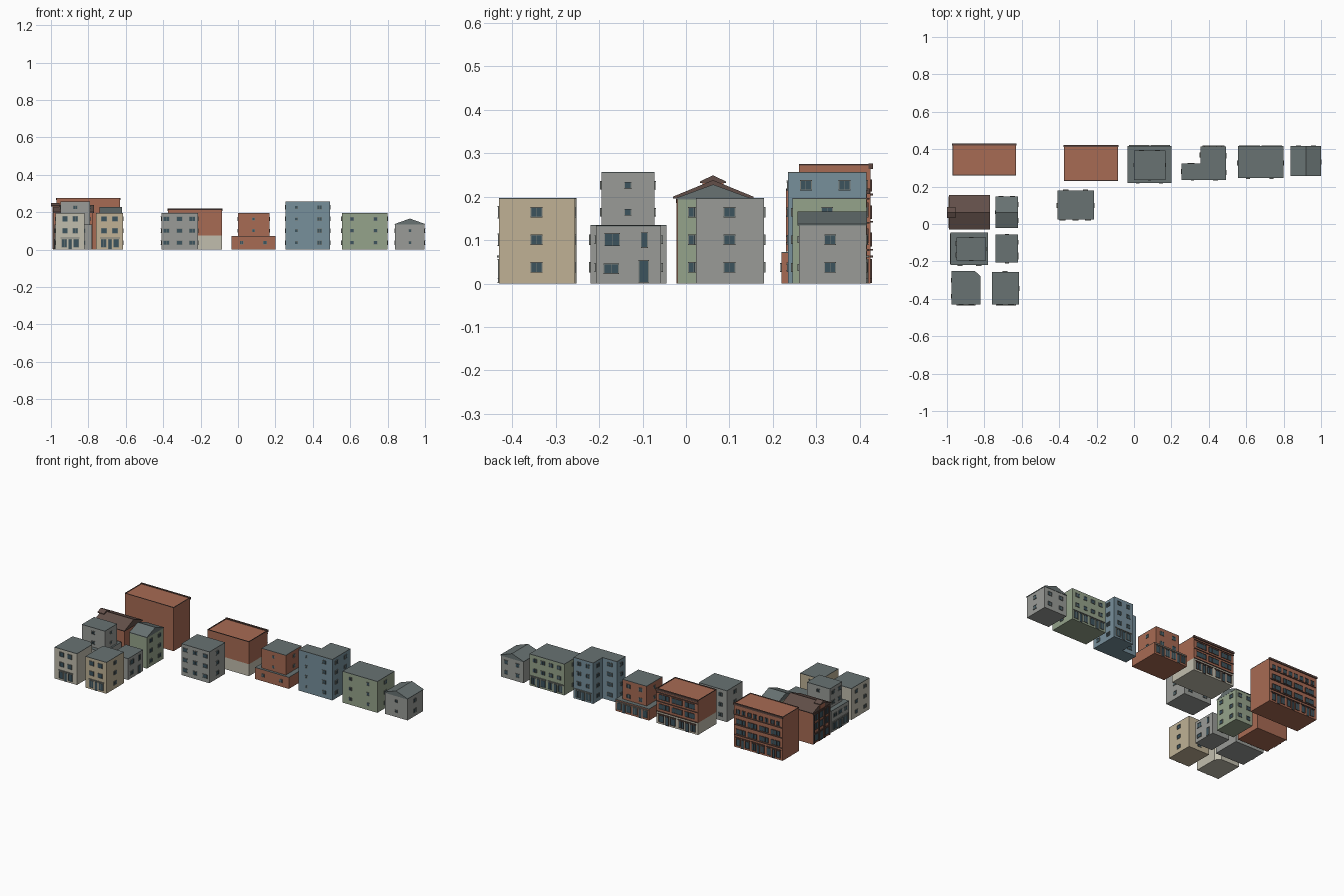
import bpy, bmesh
from mathutils import Vector

if "Cube" in bpy.data.objects:
    bpy.data.objects.remove(bpy.data.objects["Cube"])


def mat(name, r, g, b):
    m = bpy.data.materials.new(name)
    m.diffuse_color = [(c / 255) ** 2.2 for c in (r, g, b)] + [1]
    m.use_nodes = True
    m.node_tree.nodes["Principled BSDF"].inputs["Base Color"].default_value = m.diffuse_color
    return m


BRICK = mat("brick", 166, 106, 84)
DARK = mat("dark_trim", 92, 72, 66)
BROWN = mat("brown_roof", 98, 80, 74)
GREY = mat("grey_wall", 152, 154, 150)
ROOF = mat("slate_roof", 104, 114, 114)
BEIGE = mat("beige_wall", 192, 188, 172)
TAN = mat("tan_wall", 190, 176, 148)
GREEN = mat("green_wall", 148, 162, 138)
BLUE = mat("blue_wall", 118, 142, 154)
GLASS = mat("glass", 62, 84, 94)
FRAME = mat("frame", 120, 124, 120)
ROWS = [.037, .101, .164, .226]


def finish(name, bm, mats):
    bmesh.ops.recalc_face_normals(bm, faces=bm.faces)
    me = bpy.data.meshes.new(name)
    bm.to_mesh(me)
    bm.free()
    for m in mats:
        me.materials.append(m)
    bpy.context.collection.objects.link(bpy.data.objects.new(name, me))


def extrude(name, pts, vec, m):
    bm = bmesh.new()
    f = bm.faces.new([bm.verts.new(p) for p in pts])
    r = bmesh.ops.extrude_face_region(bm, geom=[f], use_keep_orig=True)
    bmesh.ops.translate(bm, vec=vec, verts=[v for v in r['geom'] if isinstance(v, bmesh.types.BMVert)])
    finish(name, bm, [m])


def prism(name, pts, z0, z1, m):
    extrude(name, [(x, y, z0) for x, y in pts], (0, 0, z1 - z0), m)


def rect(x0, x1, y0, y1):
    return [(x0, y0), (x1, y0), (x1, y1), (x0, y1)]


def block(name, pts, z1, m, z0=0, roof=ROOF):
    prism(name + "_walls", pts, z0, z1 - .003, m)
    prism(name + "_roof", pts, z1 - .003, z1, roof)


def gable(name, x0, x1, y0, y1, z0, z1, axis, m, lip=.004):
    if axis == 'x':
        c = (y0 + y1) / 2
        pts = [(x0, y0, z0 - lip), (x0, y1, z0 - lip), (x0, y1, z0), (x0, c, z1), (x0, y0, z0)]
        extrude(name, pts, (x1 - x0, 0, 0), m)
    else:
        c = (x0 + x1) / 2
        pts = [(x0, y0, z0 - lip), (x1, y0, z0 - lip), (x1, y0, z0), (c, y0, z1), (x0, y0, z0)]
        extrude(name, pts, (0, y1 - y0, 0), m)


class Openings:
    """Collects framed windows, shopfronts and bands of one building."""

    def __init__(self, name, trim=FRAME):
        self.name, self.bm, self.mats = name, bmesh.new(), [trim, GLASS]

    def box(self, side, plane, u, z, w, h, d, k):
        s = -1 if side[0] == '-' else 1
        c, size = plane + s * d / 2, d + .002
        r = bmesh.ops.create_cube(self.bm, size=1)
        if side[1] == 'x':
            cen, dim = Vector((c, u, z)), (size, w, h)
        else:
            cen, dim = Vector((u, c, z)), (w, size, h)
        for v in r['verts']:
            v.co = cen + Vector([a * b for a, b in zip(v.co, dim)])
            for f in v.link_faces:
                f.material_index = k

    def window(self, side, plane, u, z, w=.025, h=.022, panes=2, t=.002):
        self.box(side, plane, u, z, w, h, .0005, 1)
        for s in (-1, 1):
            self.box(side, plane, u + s * (w / 2), z, t, h + t, .002, 0)
            self.box(side, plane, u, z + s * (h / 2), w + t, t, .0025, 0)
        for i in range(1, panes):
            self.box(side, plane, u - w / 2 + w * i / panes, z, .0013, h, .0015, 0)

    def grid(self, side, plane, us, zs, w=.025, h=.022, panes=2):
        for u in us:
            for z in zs:
                self.window(side, plane, u, z, w, h, panes)

    def shop(self, side, plane, a, b, n=3, top=.055):
        s = (b - a) / n
        for i in range(n):
            door = i == n // 2
            lo = .002 if door else .012
            self.window(side, plane, a + s * (i + .5), (lo + top) / 2,
                        s * (.55 if door else .85), top - lo, 1 if door else 2)
        self.box(side, plane, (a + b) / 2, top + .007, b - a + .006, .005, .004, 0)

    def done(self):
        finish(self.name + "_windows", self.bm, self.mats)


def spread(a, b, n):
    return [a + (b - a) * (i + .5) / n for i in range(n)]


# tall brick block, street side at the back
block("tall_brick", rect(-.97, -.63, .26, .425), .272, BRICK, roof=BRICK)
prism("tall_brick_cornice", rect(-.973, -.627, .42, .43), .264, .276, DARK)
for x in (-.97, -.634):
    prism("tall_brick_parapet", rect(x, x + .004, .26, .425), .27, .275, DARK)
prism("tall_brick_parapet_front", rect(-.97, -.63, .26, .264), .27, .275, DARK)
o = Openings("tall_brick", DARK)
for z in (.101, .164):
    o.grid('+y', .425, spread(-.96, -.64, 4), [z], .06, .03, 3)
o.grid('+y', .425, spread(-.96, -.64, 8), [.226], .024, .026)
for a, b in ((-.955, -.86), (-.845, -.755), (-.74, -.645)):
    o.shop('+y', .425, a, b)
for z in (.078, .142, .205):
    o.box('+y', .425, -.8, z, .33, .004, .004, 0)
o.done()

# brick hall with brown gabled roof and pedimented front on the left
block("hall", rect(-.985, -.775, -.022, .147), .198, BRICK, roof=DARK)
gable("hall_roof", -.99, -.77, -.03, .155, .2, .238, 'x', BROWN)
gable("hall_top_gable", -1, -.955, .032, .092, .235, .249, 'x', BROWN)
prism("hall_top_gable_base", rect(-.993, -.957, .038, .086), .2, .233, BRICK)
o = Openings("hall", DARK)
o.grid('-x', -.985, spread(-.015, .14, 3), [.105, .16], .034, .04)
o.shop('-x', -.985, -.012, .137)
for y in (-.015, .037, .088, .14):
    o.box('-x', -.985, y, .1, .009, .195, .006, 0)
o.box('-x', -.985, .0625, .19, .17, .01, .005, 0)
o.done()

# narrow green gabled house
prism("green_house_walls", rect(-.74, -.62, -.02, .145), 0, .195, GREEN)
gable("green_house_roof", -.741, -.619, -.022, .147, .197, .228, 'x', ROOF)
o = Openings("green_house")
o.grid('+x', -.62, (.018, .105), ROWS[:3])
o.grid('+y', .145, (-.71, -.65), ROWS[:3])
o.grid('-x', -.74, (.0625,), ROWS[:3], .016, .016)
o.done()

# stepped grey tower
block("stepped_base", rect(-.98, -.78, -.22, -.045), .135, GREY)
block("stepped_tower", rect(-.95, -.79, -.195, -.073), .257, GREY, .13)
o = Openings("stepped_tower")
o.grid('+x', -.79, (-.134,), ROWS[2:], .014, .014, 1)
o.grid('-y', -.195, (-.87,), ROWS[2:], .022, .018)
o.grid('+y', -.073, (-.87,), ROWS[2:], .022, .018)
o.grid('-x', -.95, (-.165, -.105), ROWS[2:])
o.grid('-x', -.98, spread(-.21, -.055, 3), [.101], .03)
o.shop('-x', -.98, -.21, -.055)
o.grid('-y', -.22, (-.93, -.83), ROWS[:2])
o.done()

# small grey cottage
block("small_grey", rect(-.74, -.62, -.207, -.057), .134, GREY)
o = Openings("small_grey")
o.window('+x', -.62, -.17, .101, .034, .028)
o.window('+x', -.62, -.172, .034, .034, .022)
o.window('+x', -.62, -.096, .1, .014, .034, 1)
o.window('+x', -.62, -.097, .028, .022, .05, 1)
o.grid('-y', -.207, (-.68,), ROWS[:2], .02, .018)
o.grid('+y', -.057, (-.68,), ROWS[:2], .02, .018)
o.done()

# beige shop with a chamfered corner, and tan shop
block("beige_shop", [(-.975, -.43), (-.82, -.43), (-.82, -.28), (-.85, -.252), (-.975, -.252)], .197, BEIGE)
o = Openings("beige_shop")
o.grid('-y', -.43, (-.925, -.87), ROWS[1:3], .027, .027)
o.shop('-y', -.43, -.945, -.85)
o.grid('-x', -.975, (-.385, -.3), ROWS[:3], .022, .02)
o.done()
block("tan_shop", rect(-.76, -.615, -.43, -.256), .197, TAN)
o = Openings("tan_shop")
o.grid('-y', -.43, (-.717, -.658), ROWS[1:3], .03, .026)
o.shop('-y', -.43, -.735, -.635)
o.grid('+x', -.615, (-.344,), ROWS[:3])
o.grid('+y', -.256, (-.69,), ROWS[:3])
o.done()

# grey flats
block("grey_flats", rect(-.41, -.215, .023, .18), .197, GREY)
o = Openings("grey_flats")
o.grid('-y', .023, (-.383, -.313, -.245), ROWS[:3], .03)
o.grid('+x', -.215, (.1,), ROWS[:3])
o.grid('-x', -.41, (.1,), ROWS[:3])
o.grid('+y', .18, (-.365, -.26), ROWS[:3])
o.done()

# brick shops on a pale ground floor
prism("brick_shops_base", rect(-.375, -.085, .23, .417), 0, .075, BEIGE)
block("brick_shops", rect(-.375, -.085, .23, .417), .213, BRICK, .075, BRICK)
prism("brick_shops_cornice", rect(-.377, -.083, .412, .423), .206, .219, DARK)
for x in (-.375, -.089):
    prism("brick_shops_parapet", rect(x, x + .004, .23, .417), .21, .217, DARK)
prism("brick_shops_parapet_front", rect(-.375, -.085, .23, .234), .21, .217, DARK)
o = Openings("brick_shops", DARK)
o.grid('+y', .417, spread(-.365, -.095, 3), [.11, .17], .07, .032, 3)
for z in (.077, .14, .195):
    o.box('+y', .417, -.23, z, .285, .004, .004, 0)
for a, b in ((-.36, -.24), (-.22, -.1)):
    o.shop('+y', .417, a, b)
o.done()

# stepped brick house
block("stepped_brick_base", rect(-.035, .2, .22, .417), .073, BRICK)
block("stepped_brick_upper", rect(0, .168, .235, .392), .197, BRICK, .07)
o = Openings("stepped_brick")
o.grid('-y', .235, (.083,), ROWS[1:3], .014, .014, 1)
o.grid('-y', .22, (.02, .145), ROWS[:1], .018, .018)
o.grid('+y', .392, (.04, .125), ROWS[1:3])
o.grid('+x', .168, (.315,), ROWS[1:3], .018, .018)
o.grid('-x', 0, (.315,), ROWS[1:3], .018, .018)
o.shop('+y', .417, -.025, .08)
o.shop('+y', .417, .09, .19)
o.done()

# blue L-shaped block
block("blue_block", [(.255, .235), (.492, .235), (.492, .415), (.355, .415), (.355, .323), (.255, .323)], .257, BLUE)
o = Openings("blue_block")
o.grid('-y', .235, (.312,), ROWS, .014, .014, 1)
o.grid('-y', .235, (.435,), ROWS, .024, .02)
o.grid('+x', .492, (.276, .365), ROWS)
o.grid('-x', .255, (.28,), ROWS)
o.grid('-x', .355, (.37,), ROWS)
o.grid('+y', .323, (.305,), ROWS, .035)
o.grid('+y', .415, (.39, .455), ROWS[1:])
o.shop('+y', .415, .37, .48)
o.done()

# wide green block
block("green_block", rect(.555, .798, .245, .416), .197, GREEN)
o = Openings("green_block")
o.grid('-y', .245, (.61, .735), ROWS[:3], .018, .018)
o.grid('+x', .798, (.325,), ROWS[:3])
o.grid('-x', .555, (.325,), ROWS[:3])
o.grid('+y', .416, spread(.565, .788, 4), ROWS[1:3])
o.shop('+y', .416, .565, .67)
o.shop('+y', .416, .685, .788)
o.done()

# grey gabled end house
prism("end_house_walls", rect(.84, .998, .26, .415), 0, .135, GREY)
gable("end_house_roof", .838, 1.0, .257, .417, .137, .166, 'y', ROOF)
o = Openings("end_house")
o.grid('-y', .26, (.92,), ROWS[:2], .014, .014, 1)
o.grid('+x', .998, (.332,), ROWS[:2])
o.grid('-x', .84, (.332,), ROWS[:2])
o.grid('+y', .415, (.88, .96), ROWS[:2])
o.done()
